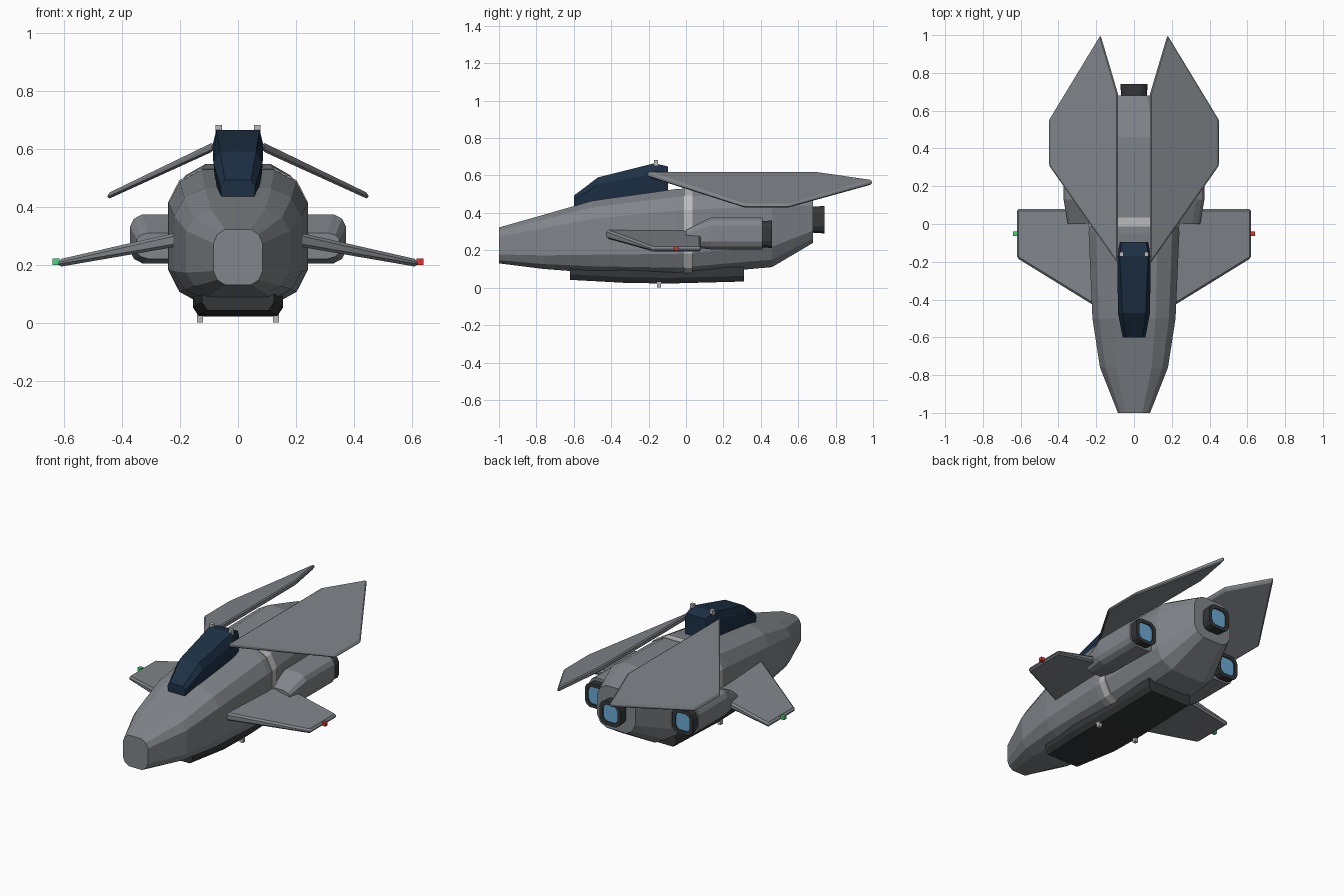
import bpy, bmesh

if "Cube" in bpy.data.objects:
    bpy.data.objects.remove(bpy.data.objects["Cube"])

def material(name, rgb):
    m = bpy.data.materials.new(name)
    m.diffuse_color = (*rgb, 1)
    m.use_nodes = True
    m.node_tree.nodes["Principled BSDF"].inputs["Base Color"].default_value = m.diffuse_color
    return m

HULL = material("hull_grey", (0.22, 0.235, 0.255))
DARK = material("dark_grey", (0.035, 0.037, 0.04))
GLASS = material("navy_glass", (0.012, 0.03, 0.06))
GLOW = material("engine_blue", (0.15, 0.4, 0.65))
SILVER = material("silver", (0.5, 0.5, 0.5))
RED = material("red", (0.8, 0.03, 0.03))
GREEN = material("green", (0.05, 0.7, 0.2))

def finish(name, bm, mat, bevel=0):
    bmesh.ops.recalc_face_normals(bm, faces=bm.faces)
    me = bpy.data.meshes.new(name)
    bm.to_mesh(me)
    bm.free()
    ob = bpy.data.objects.new(name, me)
    bpy.context.collection.objects.link(ob)
    me.materials.append(mat)
    if bevel:
        b = ob.modifiers.new("bevel", 'BEVEL')
        b.width = bevel
        b.segments = 1
    return ob

# rounded-box cross-section, one quarter in unit coordinates
ROUND = [(1, .5), (.84, .82), (.52, 1)]

def section(y, cx, hw, z0, z1, quarter=ROUND):
    ring = quarter + [(-x, z) for x, z in quarter[::-1]]
    ring += [(-x, -z) for x, z in ring]
    cz, hh = (z0 + z1) / 2, (z1 - z0) / 2
    return [(cx + x * hw, y, cz + z * hh) for x, z in ring]

def loft(name, rings, mat, bevel=0):
    bm = bmesh.new()
    vs = [[bm.verts.new(p) for p in r] for r in rings]
    n = len(vs[0])
    for a, b in zip(vs, vs[1:]):
        for i in range(n):
            j = (i + 1) % n
            bm.faces.new((a[i], a[j], b[j], b[i]))
    bm.faces.new(vs[0])
    bm.faces.new(vs[-1])
    return finish(name, bm, mat, bevel)

def plate(name, outline, side, height, thick, bevel):
    # flat blade: outline in x/y, height and thickness vary with x
    loft(name, [[(side * x, y, height(x) + s * thick(x) / 2) for x, y in outline]
                for s in (-1, 1)], HULL, bevel)

def box(name, c, s, mat):
    bm = bmesh.new()
    bmesh.ops.create_cube(bm, size=1)
    for v in bm.verts:
        v.co = [c[i] + v.co[i] * s[i] for i in range(3)]
    finish(name, bm, mat)

def nozzle(name, cx, y0, y1, hw, z0, z1):
    d = hw * 0.3
    loft(name, [section(y0, cx, hw * .93, z0 + .005, z1 - .005),
                section(y1, cx, hw, z0, z1),
                section(y1, cx, hw - d, z0 + d, z1 - d),
                section(y1 - .015, cx, hw - d, z0 + d, z1 - d)], DARK)
    loft(name + "_glow", [section(y, cx, hw - d, z0 + d, z1 - d)
                          for y in (y1 - .02, y1 - .008)], GLOW)

# fuselage
loft("fuselage", [section(y, 0, w, a, b) for y, w, a, b in [
    (-1, .085, .13, .322), (-.76, .18, .10, .39), (-.5, .22, .08, .465),
    (-.05, .24, .065, .528), (.46, .215, .11, .548), (.68, .13, .24, .50)]], HULL)

# silver hull band
loft("hull_band", [section(y, 0, .241, .064, .534) for y in (-.012, .035)], SILVER)

# cockpit canopy: base width, shoulder, roof
loft("canopy", [[(-b, y, z0), (-s, y, zs), (-t, y, z1), (t, y, z1), (s, y, zs), (b, y, z0)]
                for y, b, s, t, z0, zs, z1 in [
    (-.6, .055, .06, .045, .41, .47, .492), (-.47, .07, .085, .062, .44, .55, .59),
    (-.17, .08, .088, .075, .49, .61, .665), (-.095, .07, .075, .065, .5, .61, .648)]], GLASS)

# belly tray
loft("belly_tray", [[(-w, y, .11), (-w, y, z + .03), (-w + .02, y, z),
                     (w - .02, y, z), (w, y, z + .03), (w, y, .11)]
                    for y, w, z in [(-.62, .125, .042), (-.33, .155, .026),
                                    (-.1, .155, .022), (.31, .15, .033)]], DARK)

# tail engine
nozzle("tail_nozzle", 0, .66, .74, .072, .29, .437)

for side, word, lamp in ((1, "right", RED), (-1, "left", GREEN)):
    # drooping tail fin
    plate(word + "_tail_fin", [(.085, -.21), (.45, .31), (.45, .55), (.177, 1), (.085, .69)],
          side, lambda x: .605 - .47 * (x - .09), lambda x: .034 - .03 * x, .008)
    # wing
    plate(word + "_wing", [(.19, -.445), (.62, -.18), (.62, .08), (.19, .08)],
          side, lambda x: .283 - .2 * (x - .23), lambda x: .06 - .055 * x, .01)
    # side engine pod
    loft(word + "_engine_pod", [section(y, side * c, w, a, b) for y, c, w, a, b in [
        (0, .265, .085, .22, .31), (.13, .285, .088, .205, .374),
        (.41, .285, .088, .205, .374)]], HULL)
    nozzle(word + "_nozzle", side * .298, .40, .46, .07, .212, .36)
    # wingtip lamp and small hull lamps
    box(word + "_wingtip_lamp", (side * .628, -.052, .21), (.024, .022, .022), lamp)
    box(word + "_canopy_lamp", (side * .066, -.16, .668), (.022, .022, .03), SILVER)
    box(word + "_belly_lamp", (side * .131, -.145, .015), (.022, .022, .03), SILVER)
